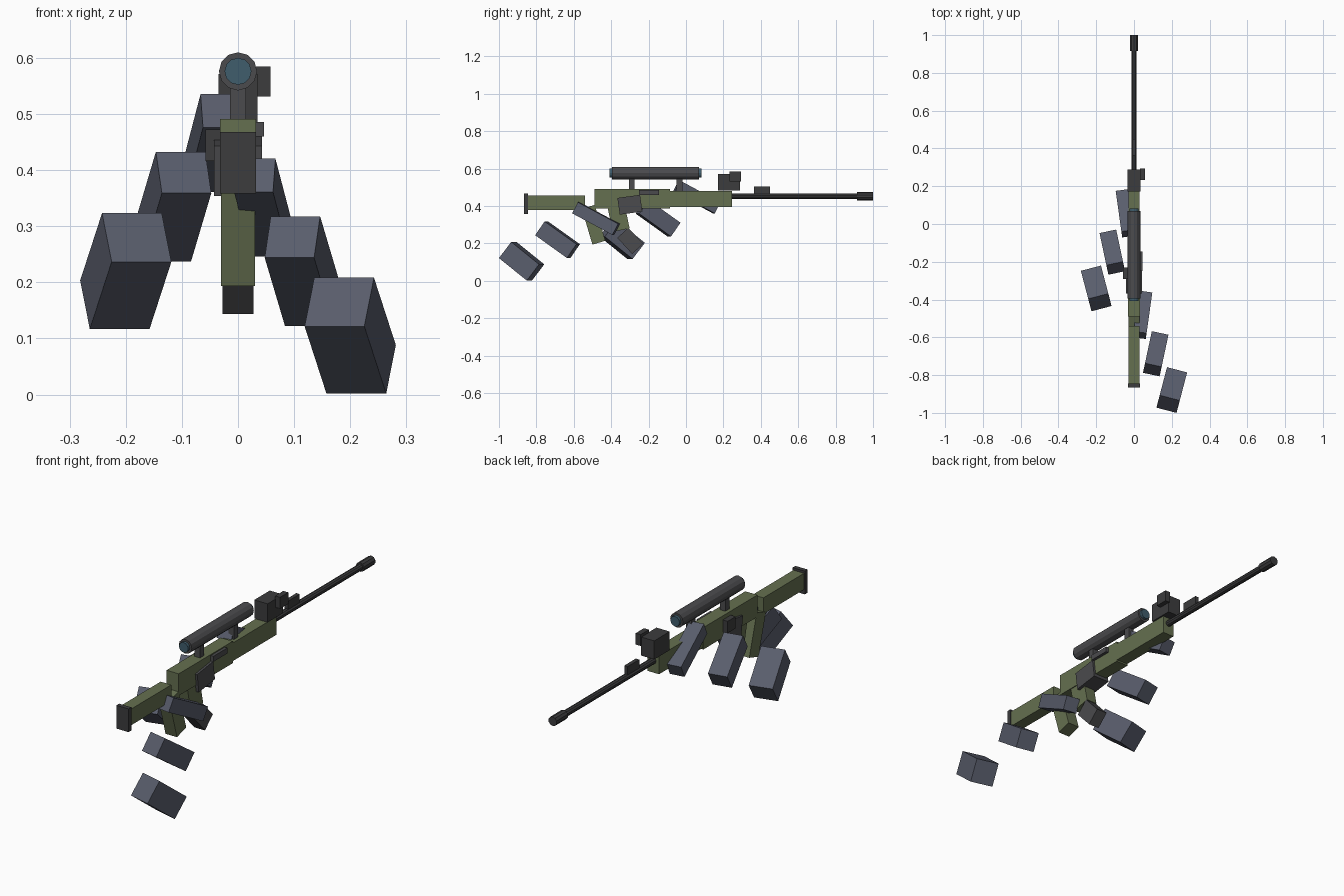
import bpy
from math import radians, pi

if "Cube" in bpy.data.objects:
    bpy.data.objects.remove(bpy.data.objects["Cube"])


def material(name, rgb):
    m = bpy.data.materials.new(name)
    m.diffuse_color = (*rgb, 1)
    m.use_nodes = True
    m.node_tree.nodes["Principled BSDF"].inputs["Base Color"].default_value = m.diffuse_color
    return m


OLIVE = material("olive", (0.13, 0.16, 0.08))
DARK = material("dark_metal", (0.045, 0.045, 0.047))
GREY = material("grey_metal", (0.07, 0.07, 0.075))
SLATE = material("slate", (0.10, 0.11, 0.15))
GLASS = material("lens_glass", (0.05, 0.11, 0.15))


def box(name, center, size, mat, rot=(0, 0, 0)):
    bpy.ops.mesh.primitive_cube_add(size=1, location=center,
                                    rotation=[radians(a) for a in rot])
    o = bpy.context.object
    o.name = name
    o.scale = size
    bpy.ops.object.transform_apply(location=False, rotation=False, scale=True)
    o.data.materials.append(mat)
    return o


def span(name, xs, ys, zs, mat):
    """Axis-aligned box given by its limits."""
    r = (xs, ys, zs)
    return box(name, [(a + b) / 2 for a, b in r], [b - a for a, b in r], mat)


def rod(name, y0, y1, z, radius, sides, mat):
    """Cylinder along y."""
    bpy.ops.mesh.primitive_cylinder_add(vertices=sides, radius=radius, depth=y1 - y0,
                                        location=(0, (y0 + y1) / 2, z),
                                        rotation=(pi / 2, 0, 0))
    o = bpy.context.object
    o.name = name
    o.data.materials.append(mat)
    return o


# Stock, receiver and fore-end
span("butt_pad", (-.032, .032), (-.866, -.845), (.358, .468), DARK)
span("stock", (-.028, .028), (-.845, -.54), (.38, .457), OLIVE)
span("receiver", (-.032, .032), (-.49, -.085), (.387, .491), OLIVE)
span("fore_end", (-.03, .03), (-.085, .245), (.395, .481), OLIVE)

# Barrel with muzzle and front sight
rod("barrel", .24, .93, .452, .015, 10, DARK)
rod("muzzle", .915, 1.0, .452, .022, 10, DARK)
span("front_sight", (-.009, .009), (.363, .45), (.46, .504), DARK)

# Sensor block on the fore-end
span("sensor_block", (-.035, .035), (.172, .288), (.483, .571), DARK)
span("sensor_side_box", (.032, .058), (.232, .294), (.531, .585), DARK)

# Scope with lenses and mounts
rod("scope_tube", -.395, .07, .576, .034, 12, GREY)
rod("scope_rear_lens", -.408, -.39, .576, .024, 12, GLASS)
rod("scope_front_lens", .065, .083, .576, .024, 12, GLASS)
for name, y in (("rear", -.29), ("front", -.035)):
    span(f"scope_mount_{name}", (-.014, .014), (y - .015, y + .015), (.475, .55), GREY)

# Receiver side details
span("ejection_port", (.025, .046), (-.25, -.145), (.46, .486), GREY)
span("charging_handle", (-.058, -.025), (-.29, -.23), (.416, .472), DARK)

# Grip and curved magazine
box("grip", (0, -.494, .30), (.06, .072, .20), OLIVE, (16.5, 0, 0))
box("magazine_housing", (0, -.3, .407), (.085, .122, .09), GREY, (8, 0, 0))
box("magazine_upper", (0, -.36, .335), (.056, .092, .13), OLIVE, (12, 0, 0))
box("magazine_lower", (0, -.298, .214), (.056, .08, .117), GREY, (43, 0, 0))

# Two arms, three growing blocks each: |x|, y, z, width, length, thickness, pitch, yaw
SEGMENTS = (
    ("hand", .045, -.481, .333, .07, .246, .067, -28, 8),
    ("forearm", .115, -.687, .220, .09, .212, .09, -35, 12),
    ("upper_arm", .2, -.879, .105, .11, .195, .11, -38, 14.7),
)
for side, s, dy, dz in (("right", 1, 0, 0), ("left", -1, .538, .115)):
    for part, x, y, z, w, l, t, pitch, yaw in SEGMENTS:
        box(f"{side}_{part}", (s * x, y + dy, z + dz), (w, l, t), SLATE,
            (pitch, 0, -s * yaw))
